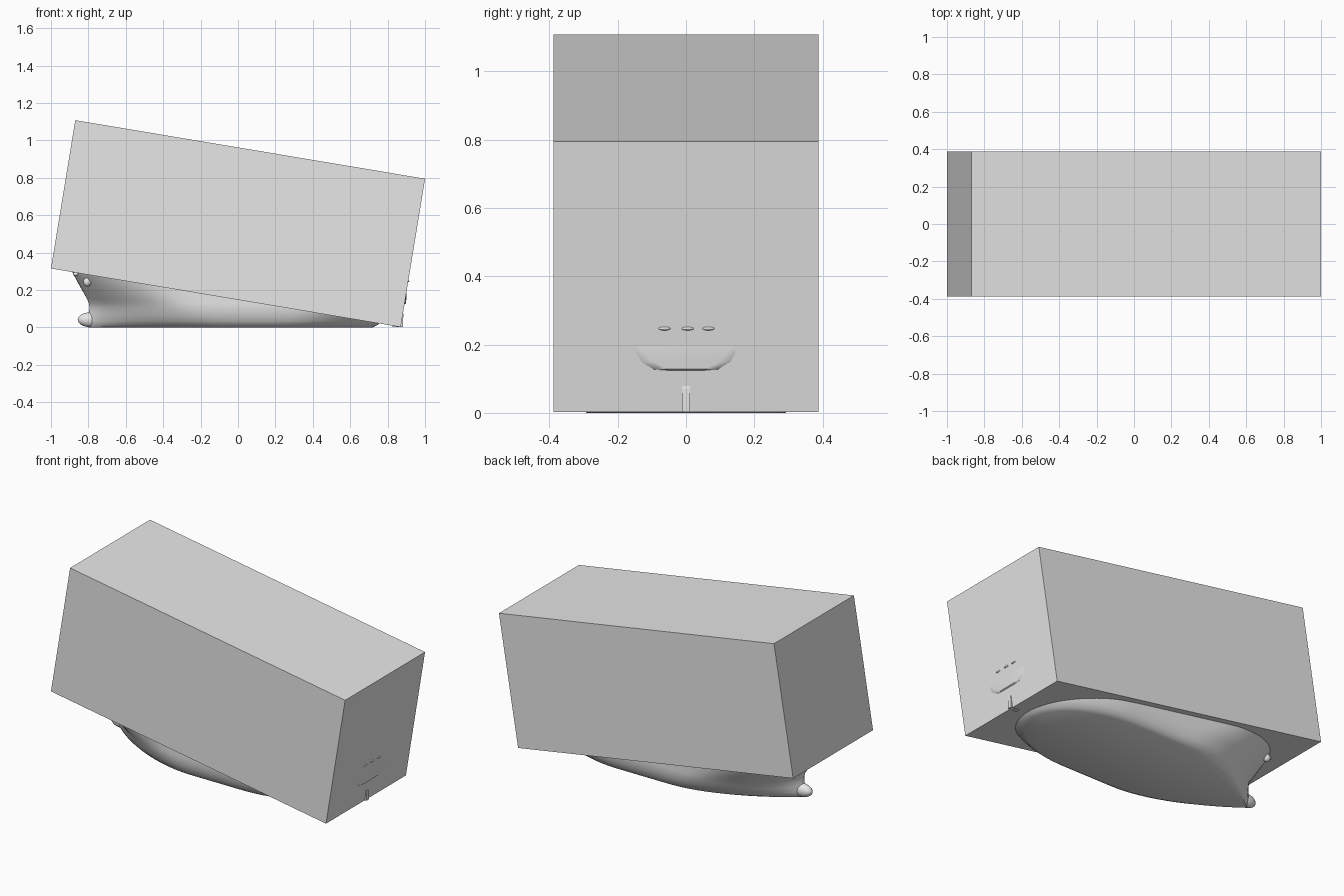
import bpy, bmesh, math
from mathutils import Matrix, Vector

cube = bpy.data.objects.get("Cube")
if cube:
    bpy.data.objects.remove(cube, do_unlink=True)

grey = bpy.data.materials.new("light_grey")
grey.use_nodes = True
grey.diffuse_color = (0.8, 0.8, 0.8, 1)
grey.node_tree.nodes["Principled BSDF"].inputs["Base Color"].default_value = (0.8, 0.8, 0.8, 1)


def finish(name, bm, smooth=None):
    """Turn a bmesh into a named, coloured object."""
    bmesh.ops.recalc_face_normals(bm, faces=bm.faces)
    mesh = bpy.data.meshes.new(name)
    bm.to_mesh(mesh)
    bm.free()
    mesh.materials.append(grey)
    obj = bpy.data.objects.new(name, mesh)
    bpy.context.scene.collection.objects.link(obj)
    if smooth:
        bpy.ops.object.select_all(action='DESELECT')
        obj.select_set(True)
        bpy.context.view_layer.objects.active = obj
        bpy.ops.object.shade_smooth_by_angle(angle=math.radians(smooth))
    return obj


def prism(name, profile, half):
    """Extrude a side profile (x, z) to both sides of the centre line."""
    bm = bmesh.new()
    sides = [[bm.verts.new((x, s * half, z)) for x, z in profile] for s in (-1, 1)]
    for side in sides:
        bm.faces.new(side)
    n = len(profile)
    for i in range(n):
        j = (i + 1) % n
        bm.faces.new((sides[0][i], sides[0][j], sides[1][j], sides[1][i]))
    return finish(name, bm)


def ellipsoid(name, centre, radii):
    bm = bmesh.new()
    bmesh.ops.create_uvsphere(bm, u_segments=24, v_segments=16, radius=1)
    bmesh.ops.transform(bm, verts=bm.verts,
                        matrix=Matrix.Translation(centre) @ Matrix.Diagonal((*radii, 1)))
    return finish(name, bm, 60)


# Tilted outer case
prism("outer_box", [(-1, 0.315), (0.87, 0.002), (1, 0.795), (-0.87, 1.108)], 0.388)

# Hull waterlines: height, stern x, bow x, half beam, half transom, bow length, bow fullness
WATERLINES = [
    (0.0, 0.72, -0.80, 0.29, 0.0, 0.72, 0.95),
    (0.012, 0.745, -0.81, 0.312, 0.0, 0.70, 0.92),
    (0.035, 0.775, -0.81, 0.33, 0.0, 0.66, 0.88),
    (0.07, 0.81, -0.80, 0.343, 0.0, 0.62, 0.8),
    (0.105, 0.855, -0.793, 0.35, 0.01, 0.57, 0.74),
    (0.128, 0.897, -0.797, 0.35, 0.05, 0.54, 0.7),
    (0.15, 0.9, -0.806, 0.35, 0.095, 0.51, 0.65),
    (0.2, 0.902, -0.834, 0.35, 0.147, 0.46, 0.58),
    (0.25, 0.904, -0.862, 0.35, 0.18, 0.42, 0.53),
    (0.3, 0.906, -0.888, 0.35, 0.21, 0.4, 0.5),
    (0.38, 0.91, -0.92, 0.35, 0.23, 0.38, 0.48),
]
STERN_LENGTH = 0.5
STEPS = 40


def half_width(row, x):
    z, stern, bow, beam, transom, length, full = row
    fore = min(1, max(0, (x - bow) / length))
    aft = min(1, max(0, (stern - x) / STERN_LENGTH))
    w = transom + (beam - transom) * math.sqrt(1 - (1 - aft) ** 2)
    return w * (1 - (1 - fore) ** 1.8) ** full


# Hull lofted through the waterlines
bm = bmesh.new()
rings = []
for row in WATERLINES:
    z, stern, bow = row[:3]
    side = []
    for i in range(STEPS + 1):
        x = stern + (bow - stern) * (1 - math.cos(math.pi * i / STEPS)) / 2
        side.append((x, half_width(row, x)))
    loop = side + [(x, -y) for x, y in reversed(side[:-1])]
    rings.append([bm.verts.new((x, y, z)) for x, y in loop])
for low, high in zip(rings, rings[1:]):
    for i in range(len(low)):
        j = (i + 1) % len(low)
        bm.faces.new((low[i], low[j], high[j], high[i]))
bm.faces.new(rings[0])
bm.faces.new(rings[-1])
bmesh.ops.remove_doubles(bm, verts=bm.verts, dist=0.0005)
finish("hull", bm, 40)

# Bulbous bow
ellipsoid("bow_bulb", (-0.785, 0, 0.041), (0.072, 0.036, 0.04))

# Anchors against both sides of the bow
bow_row = WATERLINES[8]
for label, s in (("left", 1), ("right", -1)):
    y = half_width(bow_row, -0.805)
    ellipsoid(label + "_anchor", (-0.805, s * y, 0.243), (0.022, 0.02, 0.024))
    y = half_width(WATERLINES[9], -0.865)
    ellipsoid(label + "_bow_fairlead", (-0.868, s * y, 0.285), (0.014, 0.012, 0.01))

# Small fairleads on the transom
for i, y in enumerate((-0.063, 0.005, 0.066)):
    ellipsoid("stern_fairlead_%d" % (i + 1), (0.905, y, 0.247), (0.011, 0.02, 0.006))

# Rudder
prism("rudder", [(0.825, 0.002), (0.882, 0.002), (0.884, 0.07), (0.875, 0.13), (0.835, 0.13)], 0.012)

# Propeller: hub and four twisted blades
ellipsoid("propeller_hub", (0.795, 0, 0.055), (0.025, 0.01, 0.01))
bm = bmesh.new()
for k in range(4):
    turn = Matrix.Rotation(math.radians(45 + 90 * k), 4, 'X')
    twist = Matrix.Rotation(math.radians(35), 4, 'Z')
    blade = turn @ Matrix.Translation((0, 0, 0.028)) @ twist @ Matrix.Diagonal((0.003, 0.014, 0.024, 1))
    bmesh.ops.create_uvsphere(bm, u_segments=12, v_segments=8, radius=1,
                              matrix=Matrix.Translation((0.8, 0, 0.055)) @ blade)
finish("propeller_blades", bm, 60)
